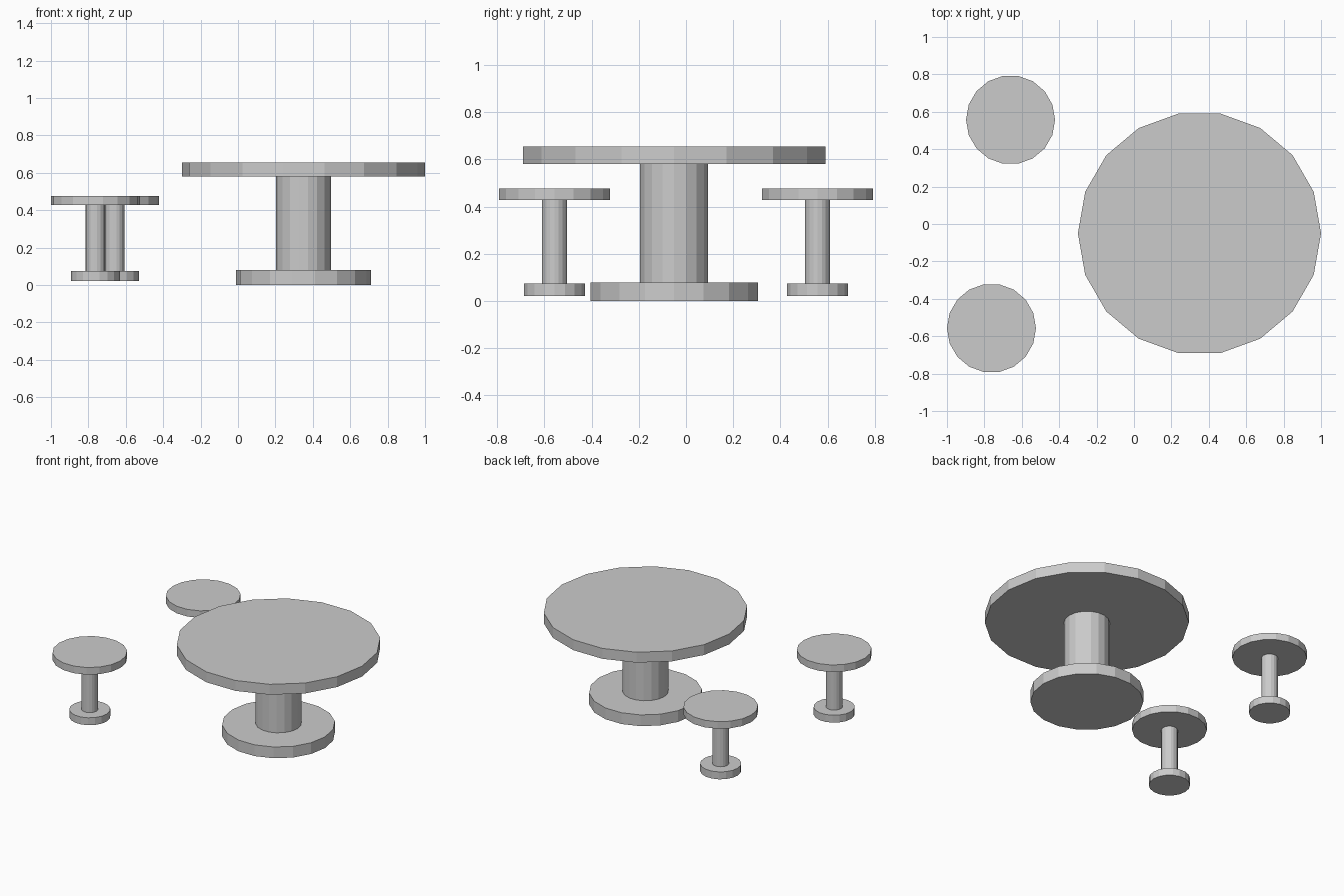
import bpy

if "Cube" in bpy.data.objects:
    bpy.data.objects.remove(bpy.data.objects["Cube"])

SIDES = 18


def disc(name, x, y, radius, z0, z1):
    """Flat-faced 18-sided cylinder with a corner on the +x axis."""
    bpy.ops.mesh.primitive_cylinder_add(
        vertices=SIDES, radius=radius, depth=z1 - z0,
        location=(x, y, (z0 + z1) / 2))
    obj = bpy.context.object
    # primitive starts on +y; turn by 90 degrees so a corner points along x
    obj.rotation_euler.z = 1.5707963
    obj.name = name


def pedestal_piece(name, x, y, levels, radii):
    """Base, column and top stacked on one axis."""
    for i, part in enumerate(("base", "column", "top")):
        disc(f"{name}_{part}", x, y, radii[i], levels[i], levels[i + 1])


# Large round table
pedestal_piece("table", 0.35, -0.05, (0.0, 0.079, 0.581, 0.654), (0.36, 0.146, 0.65))

# Two small stools, raised slightly above the floor
for name, x, y in (("rear_stool", -0.66, 0.557), ("front_stool", -0.762, -0.557)):
    pedestal_piece(name, x, y, (0.022, 0.074, 0.427, 0.477), (0.131, 0.053, 0.238))
